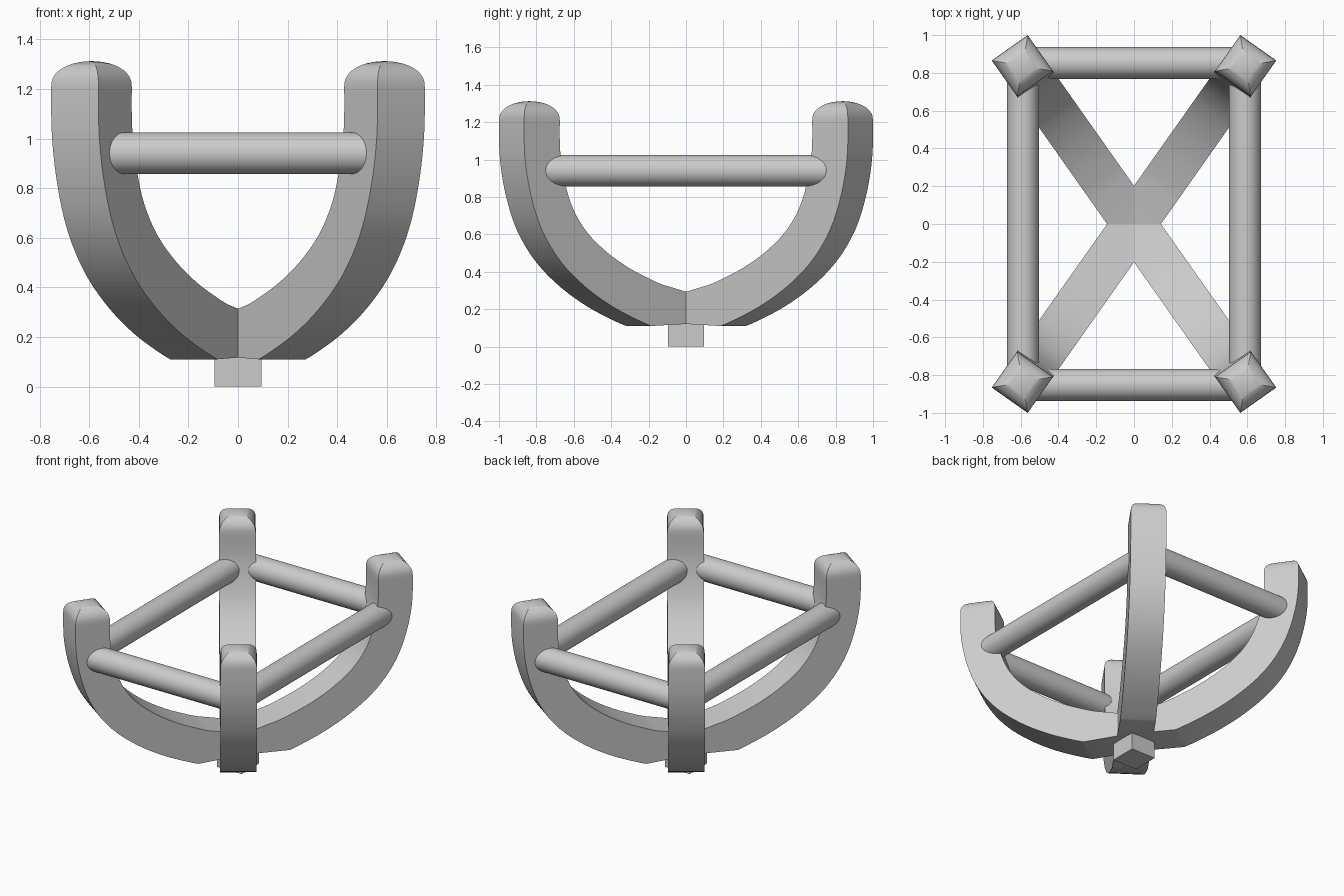
import bpy, bmesh, math
from mathutils import Vector

if "Cube" in bpy.data.objects:
    bpy.data.objects.remove(bpy.data.objects["Cube"])

HALF = 0.1165                   # half the square arm section
ANGLE = math.radians(54.8)      # arm heading in plan
# inner edge of an arm: (distance from centre, height)
INNER = [(.235, .331), (.3, .354), (.45, .418), (.6, .505), (.73, .612), (.82, .735),
         (.872, .87), (.9, 1.0), (.908, 1.1), (.908, 1.21)]


def smooth_path(pts, n=4):
    p = [Vector(q) for q in pts]
    p = [2 * p[0] - p[1]] + p + [2 * p[-1] - p[-2]]
    out = []
    for i in range(1, len(p) - 2):
        a, b, c, d = p[i - 1:i + 3]
        for k in range(n):
            t = k / n
            out.append(.5 * (2 * b + (c - a) * t + (2 * a - 5 * b + 4 * c - d) * t * t
                             + (3 * b - a - 3 * c + d) * t ** 3))
    return out + [p[-2]]


def finish(name, bm):
    bmesh.ops.recalc_face_normals(bm, faces=bm.faces)
    me = bpy.data.meshes.new(name)
    bm.to_mesh(me)
    bm.free()
    ob = bpy.data.objects.new(name, me)
    bpy.context.collection.objects.link(ob)
    bpy.ops.object.select_all(action='DESELECT')
    ob.select_set(True)
    bpy.context.view_layer.objects.active = ob
    bpy.ops.object.shade_smooth_by_angle(angle=math.radians(25))
    return ob


def arm(name, heading):
    path = smooth_path(INNER)
    # sections: (inner r, inner z, outer r, outer z, half width)
    secs = [(0, .273, 0, .125, HALF)]
    for i, p in enumerate(path):
        t = (path[min(i + 1, len(path) - 1)] - path[max(i - 1, 0)]).normalized()
        if i == len(path) - 1:
            t = Vector((0, 1))
        q = p + Vector((t.y, -t.x)) * 2 * HALF
        secs.append((p.x, p.y, q.x, q.y, HALF))
    # four-sided rounded tip
    mid = path[-1].x + HALF
    for k in range(1, 11):
        a = k / 10 * math.pi / 2
        s = HALF * max(math.cos(a), .01)
        z = 1.21 + .102 * math.sin(a) ** .87
        secs.append((mid - s, z, mid + s, z, s))
    d = Vector((math.cos(heading), math.sin(heading), 0))
    n = Vector((-d.y, d.x, 0))
    up = Vector((0, 0, 1))
    bm = bmesh.new()
    rings = []
    for ri, zi, ro, zo, w in secs:
        rings.append([bm.verts.new(d * r + up * z + n * s) for r, z, s in
                      ((ri, zi, -w), (ri, zi, w), (ro, zo, w), (ro, zo, -w))])
    for a, b in zip(rings, rings[1:]):
        for k in range(4):
            bm.faces.new((a[k], a[(k + 1) % 4], b[(k + 1) % 4], b[k]))
    bm.faces.new(rings[0])
    bm.faces.new(rings[-1])
    finish(name, bm)


def bar(name, a, b, radius=.084):
    a, b = Vector(a), Vector(b)
    bm = bmesh.new()
    bmesh.ops.create_cone(bm, cap_ends=True, segments=40, radius1=radius,
                          radius2=radius, depth=(b - a).length)
    ob = finish(name, bm)
    ob.location = (a + b) / 2
    ob.rotation_euler = (b - a).to_track_quat('Z', 'Y').to_euler()


# four curved prongs
for name, h in (("back_right_prong", ANGLE), ("back_left_prong", math.pi - ANGLE),
                ("front_left_prong", math.pi + ANGLE), ("front_right_prong", -ANGLE)):
    arm(name, h)

# rectangular ring of round bars
X, Y, Z = .588, .852, .941
for s, fb, lr in ((-1, "front", "left"), (1, "back", "right")):
    bar(fb + "_bar", (-X, s * Y, Z), (X, s * Y, Z))
    bar(lr + "_bar", (s * X, -Y, Z), (s * X, Y, Z))

# square base peg
bm = bmesh.new()
bmesh.ops.create_cube(bm, size=1)
bmesh.ops.scale(bm, vec=(.19, .19, .17), verts=bm.verts)
bmesh.ops.translate(bm, vec=(0, 0, .085), verts=bm.verts)
finish("base_peg", bm)
